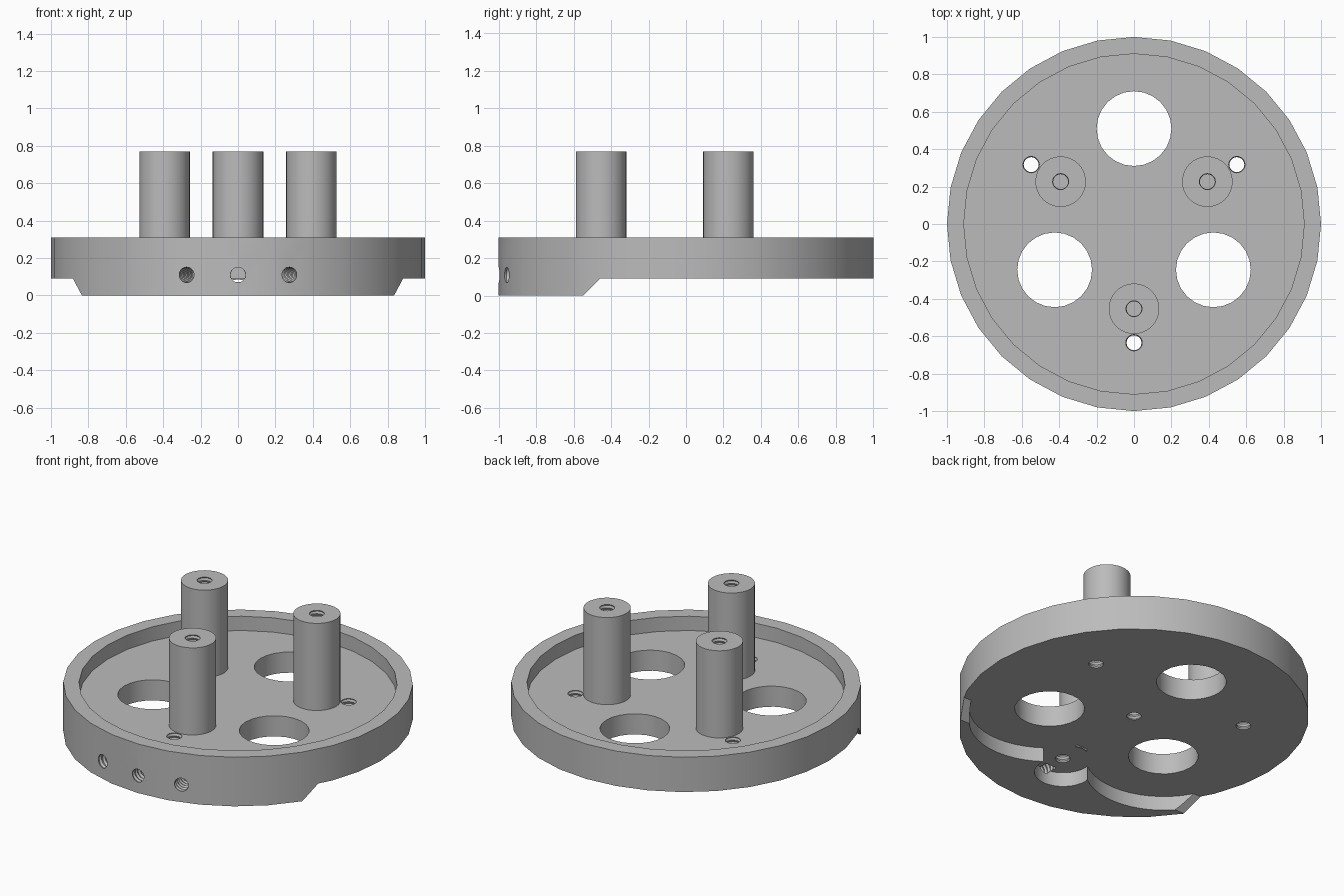
import bpy
import bmesh
from math import radians, pi, sin, cos
from mathutils import Matrix, Vector

if "Cube" in bpy.data.objects:
    bpy.data.objects.remove(bpy.data.objects["Cube"])

grey = bpy.data.materials.new("plain grey")
grey.use_nodes = True
colour = (0.5, 0.5, 0.5, 1)
grey.diffuse_color = colour
grey.node_tree.nodes["Principled BSDF"].inputs["Base Color"].default_value = colour

FLOOR, RIM, UNDER, POST_TOP = 0.22, 0.31, 0.09, 0.77


def add_object(name, bm):
    bmesh.ops.recalc_face_normals(bm, faces=bm.faces)
    mesh = bpy.data.meshes.new(name)
    bm.to_mesh(mesh)
    bm.free()
    mesh.materials.append(grey)
    obj = bpy.data.objects.new(name, mesh)
    bpy.context.collection.objects.link(obj)
    return obj


def lathe(name, profile, segments, matrix=Matrix()):
    """Turned solid from (radius, height) pairs, capped at both ends."""
    bm = bmesh.new()
    rings = [[bm.verts.new(matrix @ Vector((r * cos(2 * pi * i / segments),
                                            r * sin(2 * pi * i / segments), z)))
              for i in range(segments)] for r, z in profile]
    for low, high in zip(rings, rings[1:]):
        for i in range(segments):
            j = (i + 1) % segments
            bm.faces.new((low[i], low[j], high[j], high[i]))
    bm.faces.new(rings[0])
    bm.faces.new(rings[-1])
    return add_object(name, bm)


def cylinder(name, x, y, radius, bottom, top, segments):
    return lathe(name, [(radius, bottom), (radius, top)], segments,
                 Matrix.Translation((x, y, 0)))


def thread(name, length, matrix):
    """Threaded hole cutter: a rod with zigzag sides."""
    pitch = 0.013
    steps = int(length / pitch)
    profile = [(0.04 + 0.006 * (k % 2), k * pitch) for k in range(steps + 1)]
    return lathe(name, profile, 20, matrix)


def cut(target, cutters):
    bpy.context.view_layer.objects.active = target
    for cutter in cutters:
        cutter.hide_render = True
        mod = target.modifiers.new(cutter.name, "BOOLEAN")
        mod.operation = "DIFFERENCE"
        mod.solver = "EXACT"
        mod.object = cutter
        bpy.ops.object.modifier_apply(modifier=mod.name)
        bpy.data.objects.remove(cutter)


def smooth(obj):
    bpy.ops.object.select_all(action="DESELECT")
    obj.select_set(True)
    bpy.context.view_layer.objects.active = obj
    bpy.ops.object.shade_smooth_by_angle(angle=radians(30))


def polar(radius, degrees):
    return radius * cos(radians(degrees)), radius * sin(radians(degrees))


# Dished round base
base = lathe("round_base", [(1, 0), (1, RIM), (0.91, RIM), (0.91, FLOOR)], 32)

# Underside cut away with a sloped end, leaving a lip at the front
bm = bmesh.new()
outline = [(-0.65, -0.09), (-0.46, UNDER), (1.2, UNDER), (1.2, -0.09)]
outline[0] = (-0.64, -0.09)
bottom = bm.faces.new([bm.verts.new((-1.2, y, z)) for y, z in outline])
side = bmesh.ops.extrude_face_region(bm, geom=[bottom])
bmesh.ops.translate(bm, vec=(2.4, 0, 0),
                    verts=[v for v in side["geom"] if isinstance(v, bmesh.types.BMVert)])
cutters = [add_object("underside_cut", bm)]

# Scalloped inside of the lip
for angle in (210, 330):
    cutters.append(cylinder("scallop_cut", *polar(0.5, angle), 0.45, -0.1, UNDER, 48))
cutters.append(cylinder("screw_relief_cut", 0, -0.63, 0.165, -0.1, UNDER, 32))

# Large openings and small threaded holes through the floor
for angle in (90, 210, 330):
    cutters.append(cylinder("opening_cut", *polar(0.51 if angle == 90 else 0.49, angle),
                            0.2, -0.1, 0.4, 24))
for angle in (30, 150, 270):
    x, y = polar(0.635, angle)
    cutters.append(thread("floor_hole_cut", 0.3, Matrix.Translation((x, y, 0.02))))
cutters.append(thread("centre_hole_cut", 0.1, Matrix.Translation((0, 0, 0.06))))

# Three threaded holes pointing inward through the front lip
for angle in (-16, 0, 16):
    inward = (Matrix.Rotation(radians(angle), 4, "Z")
              @ Matrix.Translation((0, -1.05, 0.11))
              @ Matrix.Rotation(-pi / 2, 4, "X"))
    cutters.append(thread("lip_hole_cut", 0.32, inward))
cut(base, cutters)
smooth(base)

# Three standing posts with threaded tops
for label, angle in (("front", 270), ("left", 30), ("right", 150)):
    x, y = polar(0.453, angle)
    post = cylinder(label + "_post", x, y, 0.135, FLOOR, POST_TOP, 32)
    cut(post, [thread("post_hole_cut", 0.3, Matrix.Translation((x, y, POST_TOP - 0.28)))])
    smooth(post)
